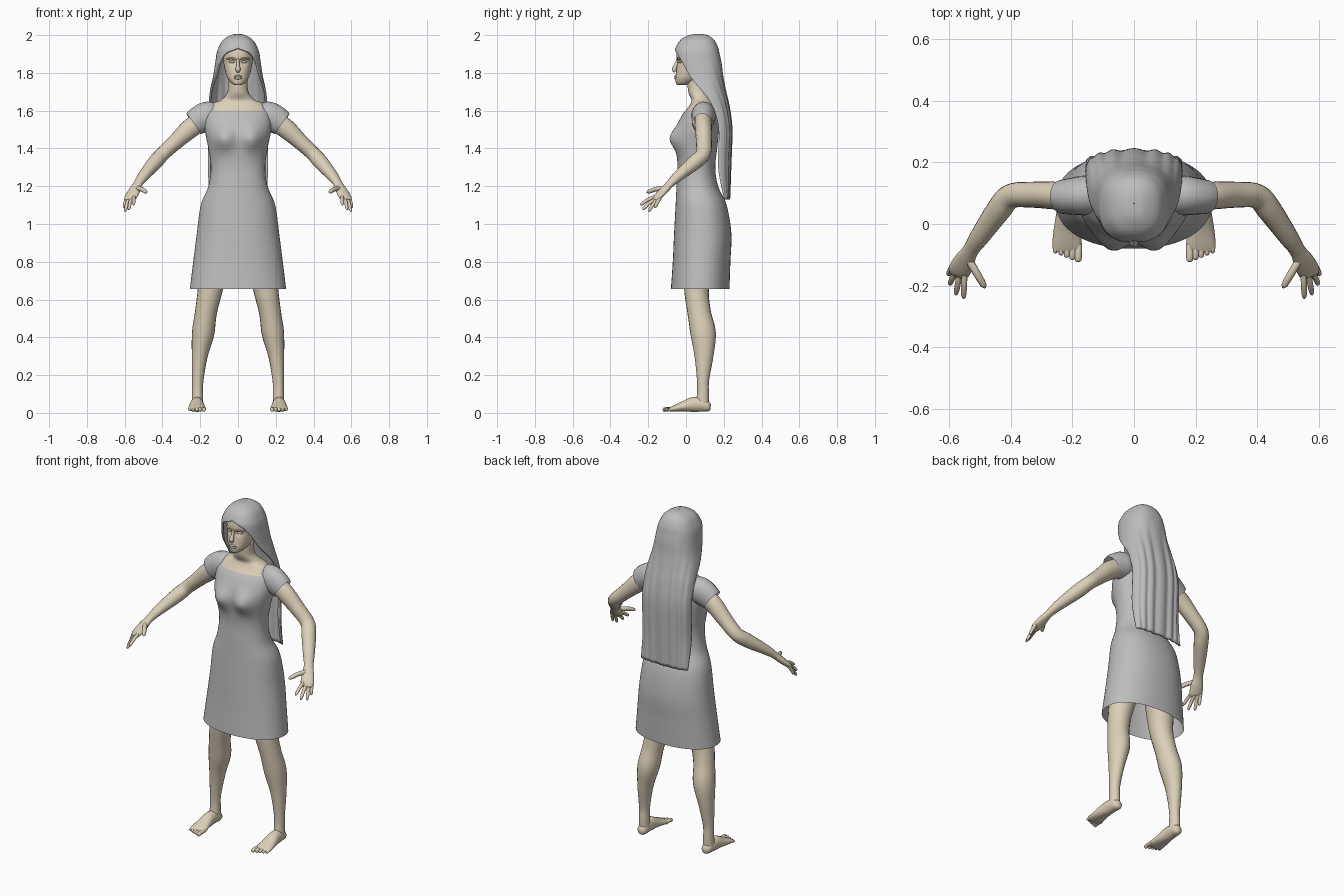
import bpy, bmesh, math
from mathutils import Vector

cube = bpy.data.objects.get("Cube")
if cube:
    bpy.data.objects.remove(cube)


def material(name, rgb):
    m = bpy.data.materials.new(name)
    m.use_nodes = True
    m.diffuse_color = (*rgb, 1)
    m.node_tree.nodes["Principled BSDF"].inputs["Base Color"].default_value = (*rgb, 1)
    return m


GREY = material("soft grey", (0.51, 0.51, 0.51))
SKIN = material("pale skin", (0.72, 0.63, 0.48))


def smooth_rows(rows, steps):
    """Spline through rows of numbers."""
    out = []
    for i in range(len(rows) - 1):
        a, b = rows[max(i - 1, 0)], rows[i]
        c, d = rows[i + 1], rows[min(i + 2, len(rows) - 1)]
        for s in range(steps):
            t = s / steps
            out.append([0.5 * (2 * q + (r - p) * t + (2 * p - 5 * q + 4 * r - w) * t * t
                               + (3 * q - p - 3 * r + w) * t ** 3)
                        for p, q, r, w in zip(a, b, c, d)])
    return out + [list(rows[-1])]


def loft(name, rings, mats, closed=True, caps=(True, True), mirror=False, rule=None):
    """Skin a list of point rings into one smooth object."""
    bm = bmesh.new()
    vs = [[bm.verts.new(p) for p in ring] for ring in rings]
    n = len(vs[0])
    for a, b in zip(vs, vs[1:]):
        for j in range(n if closed else n - 1):
            k = (j + 1) % n
            bm.faces.new((a[j], a[k], b[k], b[j]))
    for use, ring in zip(caps, (vs[0], vs[-1])):
        if use and closed:
            bm.faces.new(ring)
    bmesh.ops.remove_doubles(bm, verts=bm.verts, dist=0.0003)
    bmesh.ops.recalc_face_normals(bm, faces=bm.faces)
    for f in bm.faces:
        f.smooth = True
        if rule:
            f.material_index = rule(f.calc_center_median())
    me = bpy.data.meshes.new(name)
    bm.to_mesh(me)
    bm.free()
    ob = bpy.data.objects.new(name, me)
    bpy.context.collection.objects.link(ob)
    for m in mats:
        me.materials.append(m)
    if mirror:
        ob.modifiers.new("mirror", "MIRROR")
    return ob


def spow(v, n):
    return math.copysign(abs(v) ** (2 / n), v)


def oval(z, hw, yf, yb, power=2.2, count=64):
    """Level rounded section from half width, front and back."""
    mid, dep = (yf + yb) / 2, (yb - yf) / 2
    angles = [2 * math.pi * i / count for i in range(count)]
    return [Vector((hw * spow(math.sin(a), power), mid + dep * spow(math.cos(a), power), z))
            for a in angles]


def tube(name, pts, mat, ref, mirror=True, caps=(True, True), steps=5, count=20):
    """Limb through (x, y, z, radius along ref, radius across)."""
    rows = smooth_rows(pts, steps)
    rings = []
    for i, r in enumerate(rows):
        t = Vector(rows[min(i + 1, len(rows) - 1)][:3]) - Vector(rows[max(i - 1, 0)][:3])
        t.normalize()
        u = (Vector(ref) - t * t.dot(Vector(ref))).normalized()
        v = t.cross(u)
        angles = [2 * math.pi * j / count for j in range(count)]
        rings.append([Vector(r[:3]) + u * r[3] * math.cos(a) + v * r[4] * math.sin(a)
                      for a in angles])
    return loft(name, rings, [mat], caps=caps, mirror=mirror)


X, Z = (1, 0, 0), (0, 0, 1)

# Dress body, running on into the neck: height, half width, front, back
torso = [(.655, .255, -.08, .23), (.8, .237, -.07, .235), (.95, .218, -.063, .24),
         (1.1, .197, -.055, .215), (1.2, .157, -.05, .17), (1.3, .144, -.045, .155),
         (1.4, .157, -.05, .165), (1.5, .176, -.05, .175), (1.57, .175, -.025, .17),
         (1.61, .16, .005, .165), (1.64, .13, .025, .15), (1.66, .085, .028, .135),
         (1.7, .055, .012, .115), (1.77, .05, .005, .11)]
rings = [oval(*r) for r in smooth_rows(torso, 8)]
for ring in rings:
    for p in ring:
        if p.y < .05:  # bust
            p.y -= .043 * math.exp(-((abs(p.x) - .075) / .06) ** 2 - ((p.z - 1.45) / .06) ** 2)


def neckline(c):
    return int(c.z > 1.65 or (c.z > 1.6 and abs(c.x) < .125 and c.y < .09))


loft("dress", rings, [GREY, SKIN], caps=(False, True), rule=neckline)
tube("sleeve", [(.07, .095, 1.58, .05, .05), (.15, .093, 1.573, .076, .064),
                (.2, .09, 1.553, .075, .06), (.235, .088, 1.53, .066, .055)],
     GREY, Z, caps=(True, False))

# Head and facial features
head = [(1.735, .016, -.045, -.005), (1.745, .034, -.053, .03), (1.77, .054, -.056, .08),
        (1.8, .066, -.053, .12), (1.85, .076, -.046, .15), (1.89, .078, -.051, .155),
        (1.93, .072, -.042, .15), (1.96, .055, -.01, .13), (1.98, .015, .04, .08)]
rings = [oval(*r) for r in smooth_rows(head, 6)]
for ring in rings:
    for p in ring:
        if p.y < .03:  # eye sockets
            p.y += .01 * math.exp(-((abs(p.x) - .032) / .017) ** 2 - ((p.z - 1.857) / .013) ** 2)
loft("head", rings, [SKIN])
tube("nose", [(0, -.042, 1.875, .007, .007), (0, -.052, 1.845, .008, .01),
              (0, -.062, 1.82, .013, .013), (0, -.056, 1.806, .01, .008)], SKIN, X, False)
tube("brow", [(.012, -.043, 1.871, .004, .006), (.033, -.041, 1.878, .005, .007),
              (.058, -.023, 1.873, .003, .005)], SKIN, Z)
tube("eye", [(.018, -.034, 1.857, .002, .002), (.025, -.035, 1.858, .006, .006),
             (.039, -.03, 1.858, .006, .006), (.047, -.024, 1.857, .002, .002)], SKIN, Z)
for name, z in (("upper_lip", 1.782), ("lower_lip", 1.772)):
    tube(name, [(-.026, -.045, 1.777, .001, .002), (-.012, -.055, z, .005, .006),
                (.012, -.055, z, .005, .006), (.026, -.045, 1.777, .001, .002)], SKIN, Z, False)

# Long hair: height, half width, front, back, sweep from the back in degrees
hair = [(2, .001, .065, .067, 180), (1.995, .035, .02, .11, 180), (1.97, .075, -.025, .145, 180),
        (1.93, .098, -.05, .165, 180), (1.9, .108, -.055, .172, 148), (1.85, .115, -.05, .182, 128),
        (1.78, .126, -.03, .19, 115), (1.7, .143, .0, .205, 95), (1.62, .15, .06, .222, 90),
        (1.5, .152, .11, .236, 90), (1.3, .152, .11, .23, 90), (1.13, .15, .18, .224, 90)]
rings = []
for z, hw, yf, yb, sweep in smooth_rows(hair, 6):
    mid, dep, ring = (yf + yb) / 2, (yb - yf) / 2, []
    strand = .004 * min(1, max(0, (1.9 - z) / .3))
    for j in range(81):
        k = j / 40 - 1
        a = math.radians(min(sweep, 180)) * k
        wave = strand * math.cos(26 * k) * math.cos(a)
        ring.append(Vector((hw * spow(math.sin(a), 2.5),
                            mid + dep * spow(math.cos(a), 2.5) + wave, z)))
    rings.append(ring)
ob = loft("hair", rings, [GREY], closed=False)
shell = ob.modifiers.new("thickness", "SOLIDIFY")
shell.thickness, shell.offset = .012, 0

# Arms and hands
tube("arm", [(.17, .09, 1.56, .05, .045), (.25, .092, 1.508, .052, .045),
             (.33, .095, 1.435, .042, .042), (.4, .09, 1.37, .038, .04),
             (.44, .045, 1.325, .039, .04), (.5, -.04, 1.255, .028, .032),
             (.53, -.085, 1.212, .02, .026), (.55, -.12, 1.175, .019, .034),
             (.567, -.152, 1.143, .015, .036), (.574, -.168, 1.128, .007, .027)], SKIN, Z)
fingers = {"index_finger": ((.55, -.16, 1.145), (.553, -.242, 1.1)),
           "middle_finger": ((.565, -.155, 1.135), (.578, -.23, 1.075)),
           "ring_finger": ((.578, -.148, 1.135), (.598, -.197, 1.065)),
           "little_finger": ((.588, -.135, 1.14), (.603, -.165, 1.085)),
           "thumb": ((.54, -.11, 1.19), (.483, -.207, 1.167))}
for name, (root, tip) in fingers.items():
    a, b = Vector(root), Vector(tip)
    size = .013 if name == "thumb" else .01
    pts = [(*(a.lerp(b, t) + Vector((0, 0, lift))), size * w, size * w)
           for t, w, lift in ((0, 1, 0), (.5, .95, .006), (.88, .8, .002), (1, .25, 0))]
    tube(name, pts, SKIN, Z, count=12)

# Legs, feet and toes
tube("leg", [(.1, .09, .95, .085, .1), (.125, .07, .8, .078, .085), (.147, .056, .655, .066, .066),
             (.17, .07, .53, .058, .062), (.185, .091, .42, .059, .067), (.203, .095, .3, .042, .05),
             (.213, .09, .17, .03, .032), (.214, .09, .1, .029, .032),
             (.214, .086, .04, .03, .036)], SKIN, X)
tube("foot", [(.213, .13, .03, .012, .014), (.213, .118, .032, .026, .026),
              (.215, .08, .042, .032, .036), (.217, .035, .044, .035, .039),
              (.218, -.02, .032, .043, .026), (.217, -.07, .021, .048, .015),
              (.217, -.09, .018, .042, .008)], SKIN, X)
for i in range(5):
    x, tip, r = .181 + i * .0185, -.123 + i * .007, .013 - i * .001
    tube(f"toe_{i + 1}", [(x, -.065, .02, r, r * .8), (x, tip + .02, .02, r * .9, r * .8),
                          (x, tip + .005, .016, r * .8, r * .8), (x, tip, .015, r * .3, r * .3)],
         SKIN, X, count=12)
